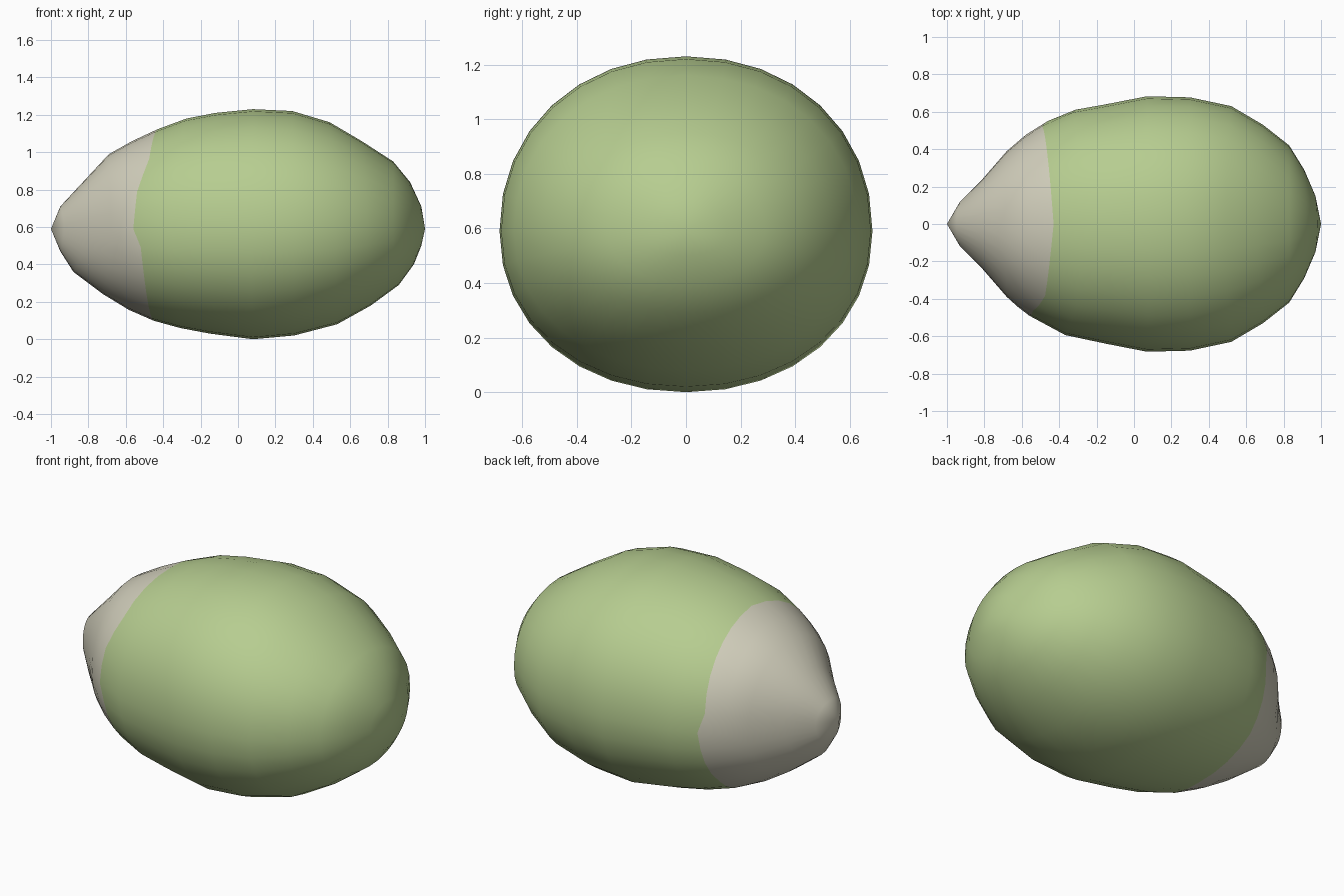
import bpy, bmesh, math

if "Cube" in bpy.data.objects:
    bpy.data.objects.remove(bpy.data.objects["Cube"])

SIDES = 32
ZC = 0.59
# Rings along the length: side x, half width, top x, top z, bottom x, bottom z
RINGS = [
    (-1.0, 0, -1.0, ZC, -1.0, ZC),
    (-.93, .12, -.95, .71, -.95, .47),
    (-.81, .24, -.82, .85, -.88, .36),
    (-.68, .39, -.69, .99, -.72, .24),
    (-.53, .51, -.50, 1.09, -.53, .13),
    (-.35, .60, -.31, 1.17, -.35, .07),
    (-.15, .64, -.12, 1.21, -.15, .03),
    (.07, .683, .08, 1.23, .08, 0),
    (.30, .677, .29, 1.22, .30, .02),
    (.52, .63, .49, 1.16, .53, .08),
    (.69, .53, .66, 1.06, .71, .18),
    (.83, .42, .83, .95, .86, .29),
    (.91, .29, .92, .84, .94, .40),
    (.97, .15, .98, .71, .98, .50),
    (1.0, 0, 1.0, ZC, 1.0, ZC),
]
# Wavy colour border: angle around the length (0 = back, 90 = top), x
BORDER = [(-90, -.45), (-45, -.49), (-11.25, -.47), (0, -.46), (11.25, -.49),
          (45, -.465), (90, -.43), (135, -.475), (157.5, -.54), (180, -.56),
          (191.25, -.52), (225, -.49), (270, -.45)]


def border_x(deg):
    for (a, xa), (b, xb) in zip(BORDER, BORDER[1:]):
        if a <= deg <= b:
            return xa + (xb - xa) * (deg - a) / (b - a)
    return BORDER[-1][1]


def ring_at(u):
    """Smoothly interpolated ring values at fractional index u."""
    i = min(int(u), len(RINGS) - 2)
    t = u - i
    p = [RINGS[min(max(i + k, 0), len(RINGS) - 1)] for k in (-1, 0, 1, 2)]
    return [b + .5 * t * (c - a + t * (2 * a - 5 * b + 4 * c - d + t * (3 * (b - c) + d - a)))
            for a, b, c, d in zip(*p)]


def point(u, deg):
    sx, w, tx, tz, bx, bz = ring_at(u)
    c, s = math.cos(math.radians(deg)), math.sin(math.radians(deg))
    squash = lambda v: math.copysign(abs(v) ** .95, v)
    ex, ez = (tx, tz) if s >= 0 else (bx, bz)
    return (sx + (ex - sx) * s * s, w * squash(c), ZC + abs(ez - ZC) * squash(s))


def find_border(deg):
    lo, hi, goal = 3.0, 5.5, border_x(deg)
    for _ in range(25):
        mid = (lo + hi) / 2
        if point(mid, deg)[0] < goal:
            lo = mid
        else:
            hi = mid
    return lo


def material(name, rgb):
    m = bpy.data.materials.new(name)
    m.diffuse_color = (*rgb, 1)
    m.use_nodes = True
    m.node_tree.nodes["Principled BSDF"].inputs["Base Color"].default_value = m.diffuse_color
    return m


# Lengthwise lines of points, each with one point exactly on the colour border
bm = bmesh.new()
columns = []
for j in range(SIDES):
    deg = -90 + 360 * j / SIDES
    b = find_border(deg)
    us = [1, 2, 3, (3 + b) / 2, b, (b + 6) / 2] + list(range(6, 14))
    columns.append([bm.verts.new(point(u, deg)) for u in us])
tip = bm.verts.new((-1, 0, ZC))
end = bm.verts.new((1, 0, ZC))

# Skin: pale pointed end before the border, green body after it
for j in range(SIDES):
    a, b = columns[j], columns[(j + 1) % SIDES]
    bm.faces.new((tip, a[0], b[0]))
    bm.faces.new((end, b[-1], a[-1])).material_index = 1
    for k in range(len(a) - 1):
        bm.faces.new((a[k], a[k + 1], b[k + 1], b[k])).material_index = int(k >= 4)
bmesh.ops.recalc_face_normals(bm, faces=bm.faces)

mesh = bpy.data.meshes.new("nut")
bm.to_mesh(mesh)
bm.free()
mesh.materials.append(material("pale cream", (.64, .62, .50)))
mesh.materials.append(material("soft green", (.47, .61, .28)))
nut = bpy.data.objects.new("nut", mesh)
bpy.context.collection.objects.link(nut)
mesh.shade_smooth()
